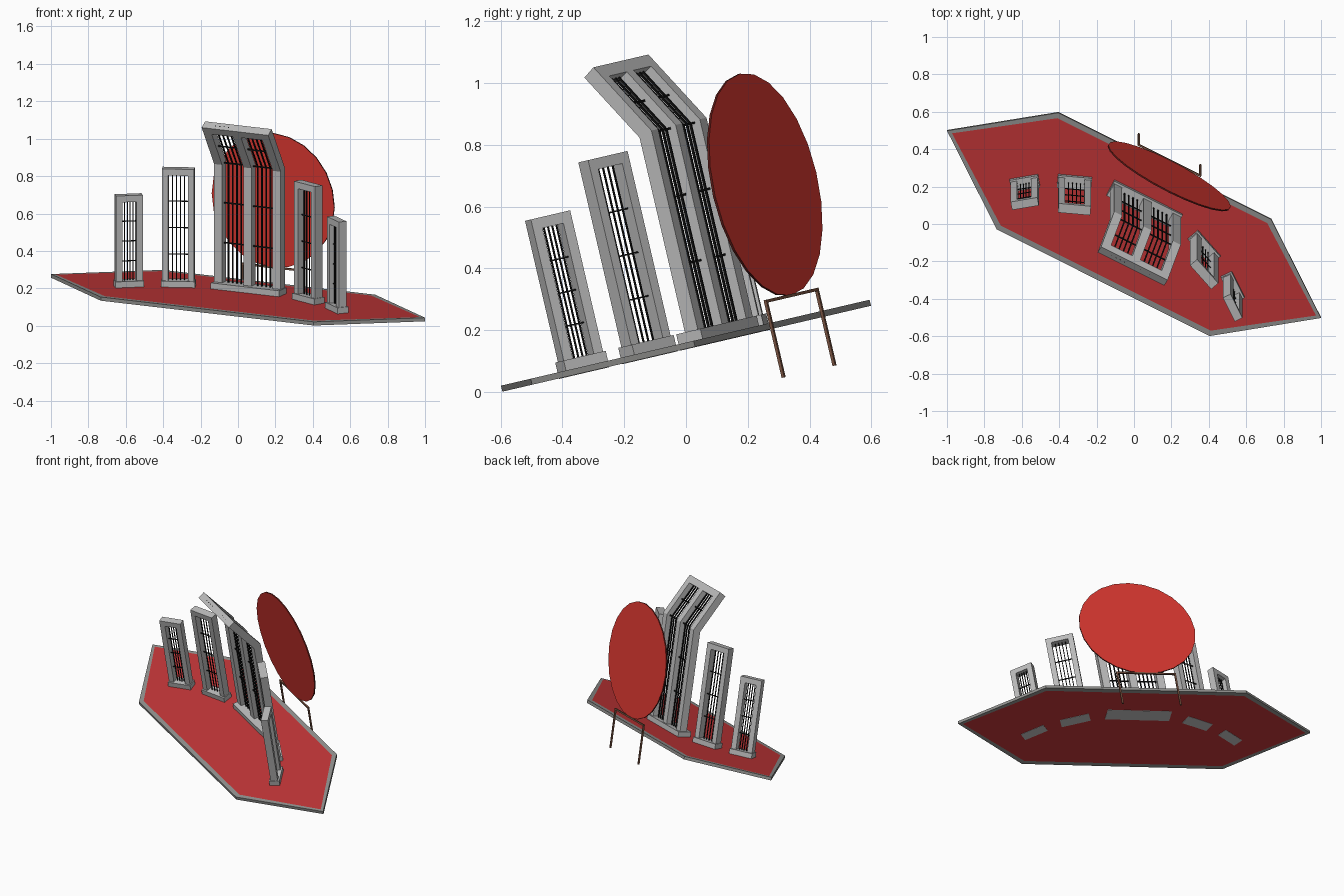
import bpy, bmesh, math
from mathutils import Matrix, Vector

if "Cube" in bpy.data.objects:
    bpy.data.objects.remove(bpy.data.objects["Cube"], do_unlink=True)


def material(name, r, g, b):
    m = bpy.data.materials.new(name)
    m.use_nodes = True
    m.diffuse_color = (r, g, b, 1)
    m.node_tree.nodes["Principled BSDF"].inputs["Base Color"].default_value = (r, g, b, 1)
    return m


RED = material("floor red", 0.53, 0.036, 0.038)
SUN = material("sun red", 0.66, 0.037, 0.028)
EDGE = material("dark red edge", 0.1, 0.01, 0.008)
STONE = material("pale grey stone", 0.5, 0.5, 0.5)
RIM = material("grey rim", 0.28, 0.28, 0.27)
IRON = material("black iron", 0.006, 0.006, 0.006)
WOOD = material("brown stand", 0.2, 0.09, 0.055)

# The whole monument is turned and tilted on one frame
FRAME = (Matrix.Translation((0, 0, 0.15)) @ Matrix.Rotation(math.atan(0.233), 4, 'X')
         @ Matrix.Rotation(math.radians(-27.2), 4, 'Z'))


def finish(name, bm, mats, place=Matrix()):
    bmesh.ops.recalc_face_normals(bm, faces=bm.faces)
    me = bpy.data.meshes.new(name)
    bm.to_mesh(me)
    bm.free()
    for m in mats:
        me.materials.append(m)
    ob = bpy.data.objects.new(name, me)
    ob.matrix_world = FRAME @ place
    bpy.context.collection.objects.link(ob)
    return ob


def box(bm, x0, x1, y0, y1, z0, z1):
    mat = (Matrix.Translation(((x0 + x1) / 2, (y0 + y1) / 2, (z0 + z1) / 2))
           @ Matrix.Diagonal((x1 - x0, y1 - y0, z1 - z0, 1)))
    bmesh.ops.create_cube(bm, size=1, matrix=mat)


def extrude(bm, points, shift):
    face = bm.faces.new([bm.verts.new(p) for p in points])
    new = bmesh.ops.extrude_face_region(bm, geom=[face])["geom"]
    bmesh.ops.translate(bm, vec=shift,
                        verts=[v for v in new if isinstance(v, bmesh.types.BMVert)])


# Six-sided floor with a grey border on both sides
bm = bmesh.new()
hexagon = [(-1.124, 0), (-0.64, -0.36), (0.64, -0.36), (1.124, 0), (0.64, 0.36), (-0.64, 0.36)]
extrude(bm, [(x, y, -0.01) for x, y in hexagon], (0, 0, 0.02))
bm.normal_update()
flat = [f for f in bm.faces if len(f.verts) == 6]
for f in bm.faces:
    f.material_index = 1
bmesh.ops.inset_individual(bm, faces=flat, thickness=0.03)
for f in flat:
    f.material_index = 0
finish("floor", bm, [RED, RIM])


# Straight side pillars: plinth, frame and grille
def pillar(name, place, width, depth, height):
    post, beam, h = 0.034, 0.036, width / 2
    bm = bmesh.new()
    box(bm, -h - 0.005, h + 0.005, -depth / 2 - 0.01, depth / 2 + 0.01, -0.0115, 0.043)
    finish(name + "_plinth", bm, [STONE], place)

    bm = bmesh.new()
    for s in (-1, 1):
        a, b = sorted((s * h, s * (h - post)))
        box(bm, a, b, -depth / 2, depth / 2, 0.04, height)
    box(bm, post - h, h - post, -depth / 2, depth / 2, height - beam, height)
    finish(name + "_frame", bm, [STONE], place)

    bm = bmesh.new()
    t, inner = 0.0025, h - post
    for i in range(4):
        x = -inner + 2 * inner * (i + 1) / 5
        box(bm, x - t, x + t, -t, t, 0.04, height - beam)
    for i in range(1, 4):
        z = 0.04 + (height - beam - 0.04) * i / 4
        box(bm, -inner, inner, -t, t, z - t, z + t)
    finish(name + "_grille", bm, [IRON], place)


for side, s in (("left", 1), ("right", -1)):
    for kind, x, y, turn, size in (("outer", 0.625, -0.062, 37, (0.145, 0.045, 0.512)),
                                   ("inner", 0.39, 0.062, 22, (0.173, 0.05, 0.657))):
        place = Matrix.Translation((s * x, y, 0)) @ Matrix.Rotation(math.radians(-s * turn), 4, 'Z')
        pillar(f"{side}_{kind}_pillar", place, *size)


# Central pillar: a bent profile, d is the depth behind its front face
def rail(d):
    return [Vector((0, 0.11 + d, 0.04)), Vector((0, 0.11 + d, 0.69 + 0.287 * d)),
            Vector((0, -0.036 + 0.845 * d, 0.92 + 0.535 * d))]


def bent_bar(bm, x0, x1, d0, d1):
    pts = rail(d0) + rail(d1)[::-1]
    extrude(bm, [p + Vector((x0, 0, 0)) for p in pts], (x1 - x0, 0, 0))


HALF, POST, DEPTH = 0.2, 0.048, 0.048
bm = bmesh.new()
box(bm, -HALF - 0.005, HALF + 0.005, 0.08, 0.17, -0.0115, 0.043)
finish("central_plinth", bm, [STONE])

bm = bmesh.new()
for x in (-HALF, -POST / 2, HALF - POST):
    bent_bar(bm, x, x + POST, 0, DEPTH)
front, back = rail(0), rail(DEPTH)
beam = [front[1].lerp(front[2], 0.84), front[2], back[2], back[1].lerp(back[2], 0.84)]
for x0, x1 in ((POST - HALF, -POST / 2), (POST / 2, HALF - POST)):
    extrude(bm, [p + Vector((x0, 0, 0)) for p in beam], (x1 - x0, 0, 0))
finish("central_frame", bm, [STONE])

bm = bmesh.new()
t, mid = 0.0035, DEPTH / 2
low, bend, top = rail(mid)
crossings = [low.lerp(bend, k / 3) for k in (1, 2, 3)] + [bend.lerp(top, 0.45)]
for x0, x1 in ((POST - HALF, -POST / 2), (POST / 2, HALF - POST)):
    for i in range(4):
        x = x0 + (x1 - x0) * (i + 1) / 5
        bent_bar(bm, x - t, x + t, mid - t, mid + t)
    for p in crossings:
        box(bm, x0, x1, p.y - t, p.y + t, p.z - t, p.z + t)
finish("central_grille", bm, [IRON])

# Sun disc with a dark edge
bm = bmesh.new()
bmesh.ops.create_cone(bm, cap_ends=True, segments=24, radius1=0.368, radius2=0.368, depth=0.008)
for f in bm.faces:
    f.material_index = 0 if len(f.verts) > 4 else 1
finish("sun_disc", bm, [SUN, EDGE],
       Matrix.Translation((0, 0.412, 0.45)) @ Matrix.Rotation(math.pi / 2, 4, 'X'))

# Stand under the disc
bm = bmesh.new()
r = 0.005
for x in (-0.185, 0.185):
    box(bm, x - r, x + r, 0.415 - r, 0.415 + r, -0.172, 0.086)
box(bm, -0.185, 0.185, 0.415 - r, 0.415 + r, 0.076, 0.086)
finish("disc_stand", bm, [WOOD])
